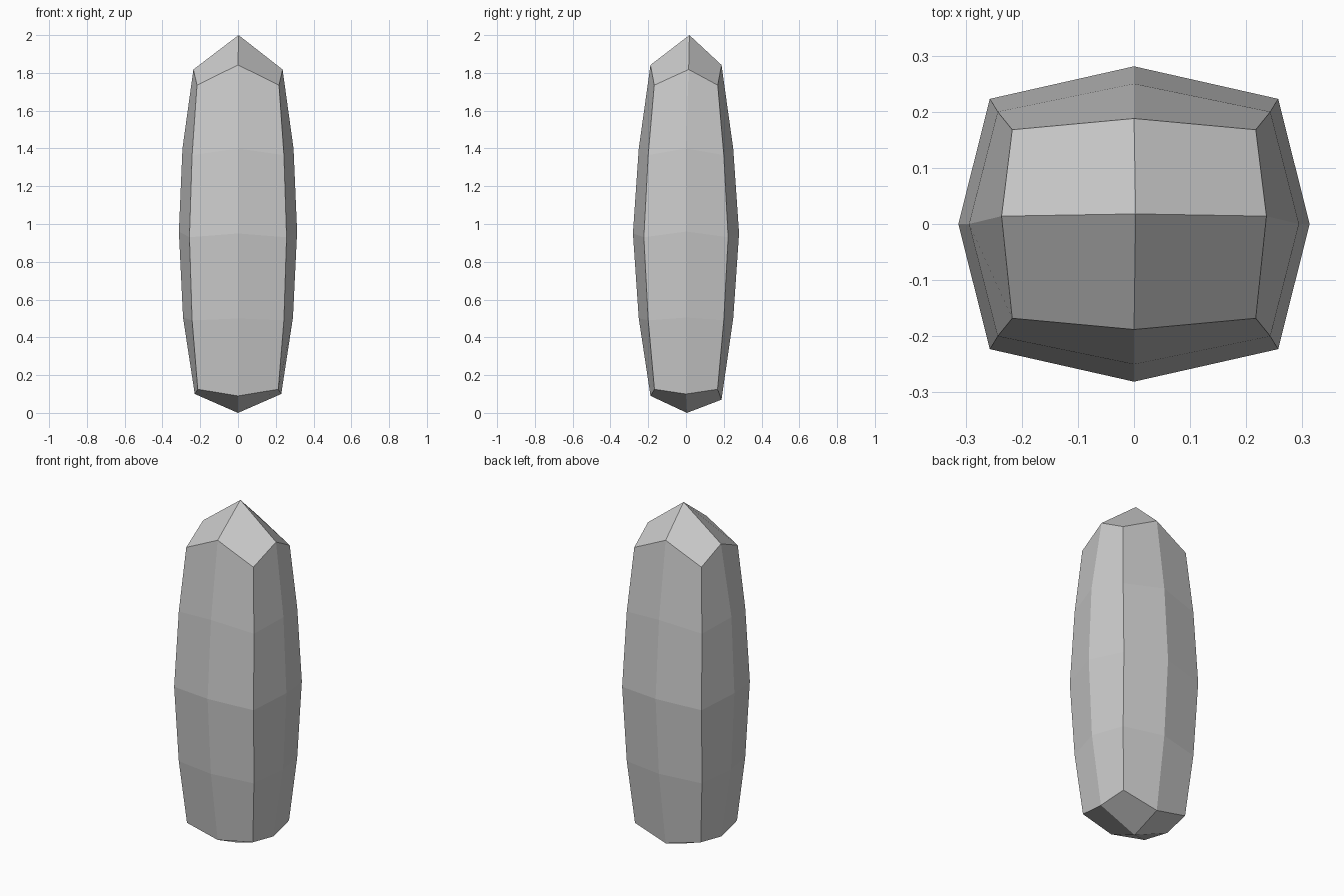
import bpy, bmesh

if "Cube" in bpy.data.objects:
    bpy.data.objects.remove(bpy.data.objects["Cube"])

# Each ring: corner x, corner y, corner z, side x, side z, front/back y, front/back z
rings = [
    (0.213, 0.167, 0.125, 0.229, 0.10, 0.188, 0.09),
    (0.243, 0.200, 0.490, 0.291, 0.505, 0.250, 0.50),
    (0.257, 0.223, 0.930, 0.313, 0.96, 0.281, 0.95),
    (0.243, 0.200, 1.365, 0.294, 1.40, 0.250, 1.40),
    (0.217, 0.168, 1.735, 0.236, 1.818, 0.188, 1.842),
]

bm = bmesh.new()


def add_ring(cx, cy, cz, sx, sz, fy, fz):
    # Eight points counter-clockwise, alternating corner and mid-side
    pts = [(-cx, -cy, cz), (0, -fy, fz), (cx, -cy, cz), (sx, 0, sz),
           (cx, cy, cz), (0, fy, fz), (-cx, cy, cz), (-sx, 0, sz)]
    return [bm.verts.new(p) for p in pts]


loops = [add_ring(*r) for r in rings]

# Slight skew of the top and bottom side points
for i, dy in ((3, 0.014), (7, 0.014)):
    loops[-1][i].co.y += dy
loops[0][5].co.z = 0.07

# Body walls
for low, high in zip(loops, loops[1:]):
    for i in range(8):
        j = (i + 1) % 8
        bm.faces.new((low[i], low[j], high[j], high[i]))

# Pointed caps: one quad per corner
for loop, tip in ((loops[-1], (0.003, 0.018, 2.0)), (loops[0], (0, 0.005, 0))):
    apex = bm.verts.new(tip)
    for i in range(0, 8, 2):
        bm.faces.new((apex, loop[i - 1], loop[i], loop[i + 1]))

bmesh.ops.recalc_face_normals(bm, faces=bm.faces)
mesh = bpy.data.meshes.new("crystal_stone")
bm.to_mesh(mesh)
bm.free()
bpy.context.collection.objects.link(bpy.data.objects.new("crystal_stone", mesh))
